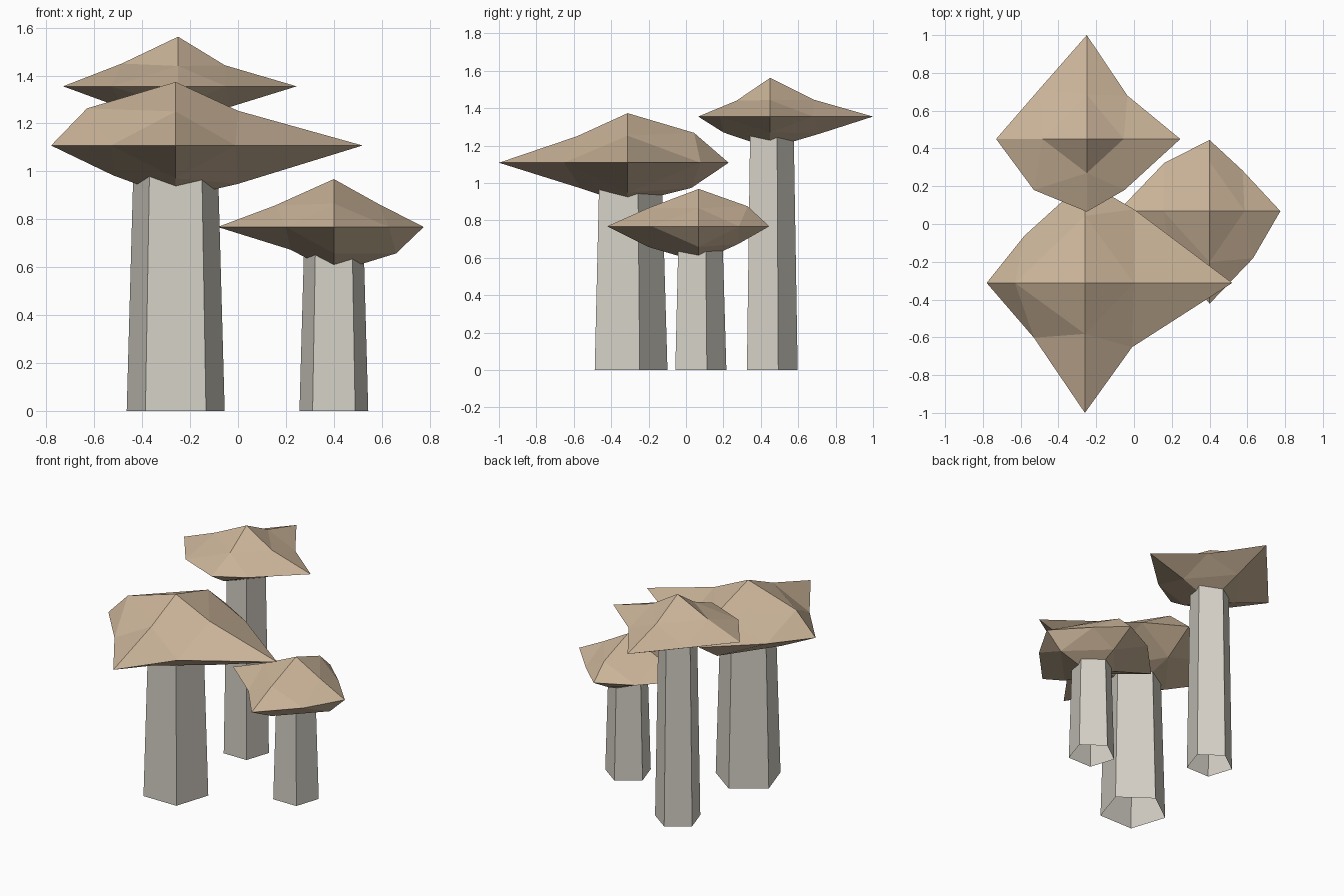
import bpy, bmesh, math

if "Cube" in bpy.data.objects:
    bpy.data.objects.remove(bpy.data.objects["Cube"])


def material(name, rgb):
    m = bpy.data.materials.new(name)
    m.diffuse_color = (*rgb, 1)
    m.use_nodes = True
    m.node_tree.nodes["Principled BSDF"].inputs["Base Color"].default_value = m.diffuse_color
    return m


CAP = material("tan", (0.60, 0.46, 0.32))
STALK = material("pale_grey", (0.66, 0.63, 0.56))


def finish(name, bm, mat, loc):
    bmesh.ops.recalc_face_normals(bm, faces=bm.faces)
    me = bpy.data.meshes.new(name)
    bm.to_mesh(me)
    bm.free()
    me.materials.append(mat)
    ob = bpy.data.objects.new(name, me)
    ob.location = loc
    bpy.context.collection.objects.link(ob)


# Five-sided tapered stalk, open at the ends, one corner towards the back
def stalk(name, x, y, height, radius):
    bm = bmesh.new()
    rings = []
    for z, r in ((0, radius), (height, radius * 0.85)):
        rings.append([bm.verts.new((r * math.cos(a), r * math.sin(a), z))
                      for a in (math.radians(90 + 72 * i) for i in range(5))])
    for i in range(5):
        j = (i + 1) % 5
        bm.faces.new((rings[0][i], rings[0][j], rings[1][j], rings[1][i]))
    finish(name, bm, STALK, (x, y, 0))


# Once-divided octahedron with uneven corners; pairs/quads run -,+ in each axis
def cap(name, loc, tips, xy, xz, yz):
    bm = bmesh.new()
    tip, mid = {}, {}
    for axis in range(3):
        for s in (0, 1):
            co = [0, 0, 0]
            co[axis] = tips[axis * 2 + s]
            tip[axis, s] = bm.verts.new(co)
    for (a, b), pts in (((0, 1), xy), ((0, 2), xz), ((1, 2), yz)):
        for i, (u, v) in enumerate(pts):
            co = [0, 0, 0]
            co[a], co[b] = u, v
            mid[a, b, i // 2, i % 2] = bm.verts.new(co)
    for i in range(8):
        s, t, u = i >> 2, i >> 1 & 1, i & 1
        p, q, r = mid[0, 1, s, t], mid[0, 2, s, u], mid[1, 2, t, u]
        for f in ((tip[0, s], p, q), (tip[1, t], p, r), (tip[2, u], q, r), (p, q, r)):
            bm.faces.new(f)
    finish(name, bm, CAP, loc)


# Stalks
stalk("large_stalk", -0.26, -0.314, 1.11, 0.215)
stalk("tall_stalk", -0.25, 0.447, 1.355, 0.15)
stalk("small_stalk", 0.40, 0.065, 0.77, 0.151)

# Caps
cap("large_cap", (-0.26, -0.312, 1.108), (-0.52, 0.78, -0.688, 0.54, -0.22, 0.265),
    ((-0.27, -0.29), (-0.32, 0.25), (0.25, -0.34), (0.26, 0.39)),
    ((-0.26, -0.125), (-0.37, 0.155), (0.26, -0.16), (0.26, 0.145)),
    ((-0.25, -0.137), (-0.27, 0.142), (0.34, -0.135), (0.355, 0.16)))
cap("tall_cap", (-0.25, 0.45, 1.355), (-0.48, 0.495, -0.385, 0.55, -0.17, 0.207),
    ((-0.28, -0.27), (-0.25, 0.265), (0.20, -0.27), (0.215, 0.23)),
    ((-0.22, -0.095), (-0.235, 0.095), (0.22, -0.085), (0.195, 0.088)),
    ((-0.25, -0.085), (-0.18, 0.085), (0.27, -0.09), (0.235, 0.09)))
cap("small_cap", (0.40, 0.068, 0.768), (-0.485, 0.375, -0.49, 0.377, -0.19, 0.2),
    ((-0.20, -0.24), (-0.24, 0.255), (0.23, -0.25), (0.175, 0.215)),
    ((-0.18, -0.095), (-0.245, 0.09), (0.26, -0.11), (0.185, 0.097)),
    ((-0.27, -0.11), (-0.27, 0.098), (0.21, -0.095), (0.262, 0.107)))
